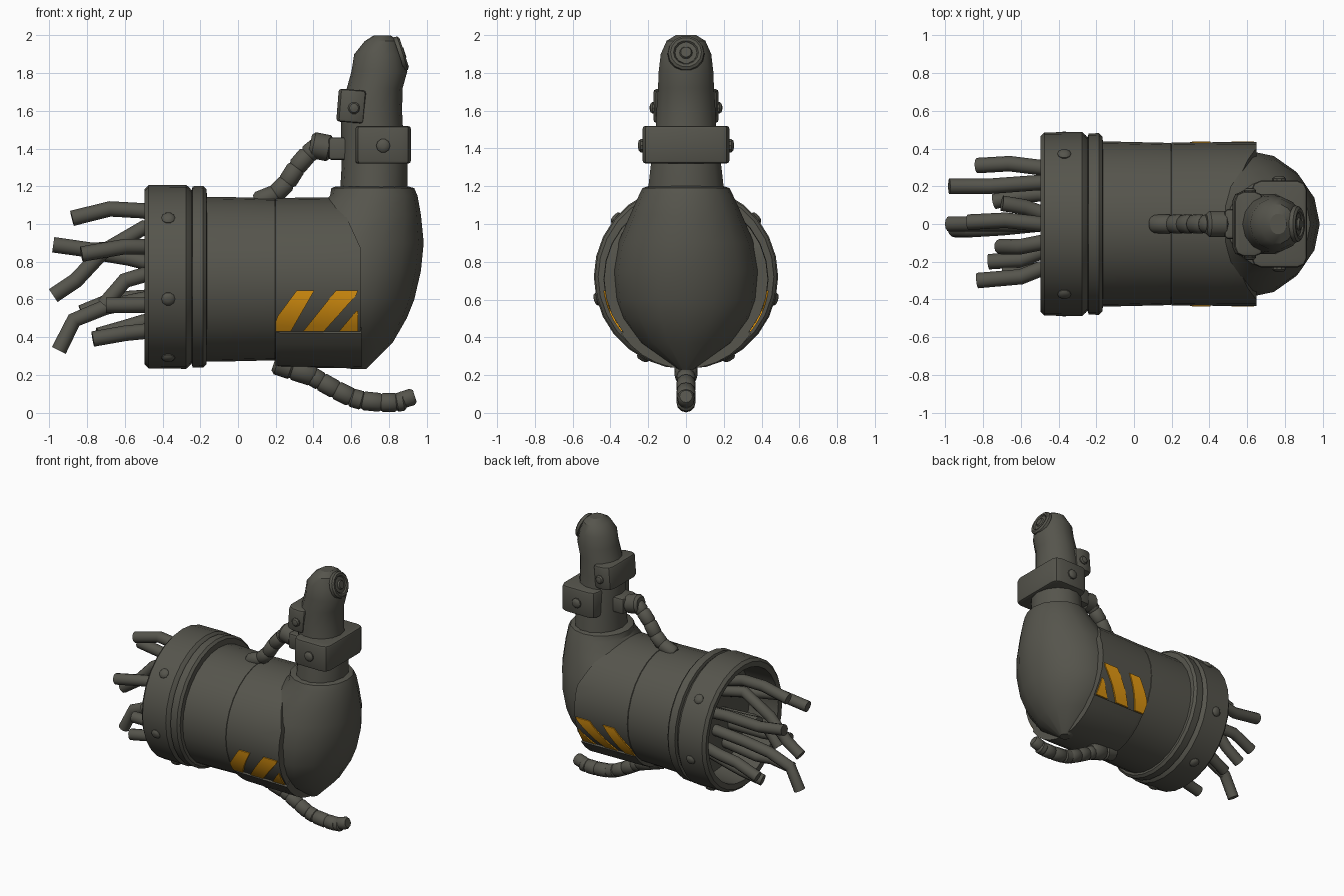
import bpy, bmesh, math
from mathutils import Vector, Matrix

if "Cube" in bpy.data.objects:
    bpy.data.objects.remove(bpy.data.objects["Cube"], do_unlink=True)

X = Vector((1, 0, 0))
AXIS_Z = 0.707          # height of the main barrel's axis
MID = Vector((0, 0, AXIS_Z))
COLLAR_MID = Vector((0, 0, 0.72))


def material(name, rgb):
    m = bpy.data.materials.new(name)
    m.use_nodes = True
    m.diffuse_color = (*rgb, 1)
    node = next(n for n in m.node_tree.nodes if n.type == 'BSDF_PRINCIPLED')
    node.inputs["Base Color"].default_value = (*rgb, 1)
    node.inputs["Roughness"].default_value = 0.7
    return m


METAL = material("dark olive metal", (0.092, 0.09, 0.073))
ORANGE = material("warning orange", (0.8, 0.33, 0.006))


def finish(name, bm, mat=METAL, angle=35):
    bmesh.ops.recalc_face_normals(bm, faces=bm.faces[:])
    me = bpy.data.meshes.new(name)
    bm.to_mesh(me)
    bm.free()
    me.materials.append(mat)
    me.shade_smooth()
    me.set_sharp_from_angle(angle=math.radians(angle))
    ob = bpy.data.objects.new(name, me)
    bpy.context.collection.objects.link(ob)
    return ob


def skin(bm, rings, closed=False):
    """Join rings of points with quads, capping or closing the ends."""
    loops = [[bm.verts.new(p) for p in r] for r in rings]
    pairs = list(zip(loops, loops[1:]))
    if closed:
        pairs.append((loops[-1], loops[0]))
    else:
        bm.faces.new(loops[0])
        bm.faces.new(loops[-1])
    for a, b in pairs:
        for i in range(len(a)):
            j = (i + 1) % len(a)
            bm.faces.new((a[i], a[j], b[j], b[i]))


def lathe(bm, profile, origin=MID, axis=X, sides=28, closed=False):
    """Spin (distance, radius) pairs about an axis."""
    rot = Vector(axis).to_track_quat('Z', 'Y')
    skin(bm, [[Vector(origin) + rot @ Vector((r * math.cos(t), r * math.sin(t), d))
               for t in (math.tau * i / sides for i in range(sides))]
              for d, r in profile], closed)


def loft(name, rings, sides=16, angle=30):
    """Stack horizontal ovals given as (z, centre x, half x, half y)."""
    bm = bmesh.new()
    skin(bm, [[(cx + rx * math.cos(t), ry * math.sin(t), z)
               for t in (math.tau * i / sides for i in range(sides))]
              for z, cx, rx, ry in rings])
    return finish(name, bm, angle=angle)


def block(name, center, size, tilt=0, corner=0.02):
    """Box with its upright corners cut by one amount and all edges eased."""
    bm = bmesh.new()
    bmesh.ops.create_cube(bm, size=1, matrix=Matrix.Diagonal((*size, 1)))
    upright = [e for e in bm.edges if abs(e.verts[0].co.z - e.verts[1].co.z) > 0.01]
    bmesh.ops.bevel(bm, geom=upright, offset=corner, segments=2, affect='EDGES', profile=0.5)
    rim = [e for e in bm.edges if abs(e.verts[0].co.z - e.verts[1].co.z) < 0.001]
    bmesh.ops.bevel(bm, geom=rim, offset=0.016, segments=2, affect='EDGES', profile=0.5)
    bm.transform(Matrix.Translation(center) @ Matrix.Rotation(tilt, 4, 'Y'))
    return finish(name, bm)


def bolt(bm, pos, axis, r=0.036):
    lathe(bm, [(-0.03, r), (0.006, r), (0.016, r * 0.75), (0.02, r * 0.3)], pos, axis, 10)


def hose(name, points, r):
    """Row of short sleeves with pinched joints."""
    bm = bmesh.new()
    for a, b in zip(points, points[1:]):
        a, b = Vector((a[0], 0, a[1])), Vector((b[0], 0, b[1]))
        n = (b - a).length
        lathe(bm, [(-0.008, r * 0.75), (0.1 * n, r), (0.9 * n, r), (n + 0.008, r * 0.75)],
              a, b - a, 12)
    return finish(name, bm, angle=40)


# Main barrel: rear shell, and front shell mitred against the elbow
bm = bmesh.new()
lathe(bm, [(-0.25, 0.437), (-0.1, 0.437), (0.195, 0.43), (0.2, 0.42)])
finish("rear_shell", bm)

bm = bmesh.new()
lathe(bm, [(0.19, 0.415), (0.2, 0.431), (0.45, 0.434), (0.65, 0.434)])
bmesh.ops.bisect_plane(bm, geom=bm.verts[:] + bm.edges[:] + bm.faces[:],
                       plane_co=(0.51, 0, 1.18), plane_no=(0.35, 0, 0.16), clear_outer=True)
bmesh.ops.holes_fill(bm, edges=[e for e in bm.edges if e.is_boundary])
finish("front_shell", bm)

# Open end collar and the narrow ring beside it
bm = bmesh.new()
lathe(bm, [(-0.24, 0.415), (-0.49, 0.425), (-0.495, 0.465), (-0.475, 0.486),
           (-0.275, 0.488), (-0.255, 0.47), (-0.24, 0.45)], COLLAR_MID, closed=True)
finish("collar", bm)
bm = bmesh.new()
lathe(bm, [(-0.25, 0.45), (-0.24, 0.48), (-0.185, 0.482), (-0.168, 0.465), (-0.163, 0.42)],
      COLLAR_MID)
finish("collar_ring", bm)

# Collar bolts, mirrored left and right
bm = bmesh.new()
for deg in (40, -14, -62):
    for side in (1, -1):
        d = Vector((0, side * math.cos(math.radians(deg)), math.sin(math.radians(deg))))
        bolt(bm, COLLAR_MID + d * 0.482 + X * -0.37, d)
finish("collar_bolts", bm)

# Raised plate wrapping the barrel's underside, thickest in the middle
bm = bmesh.new()
rows = []
for i in range(11):
    t = math.radians(-50 + 10 * i)
    swell = 0.025 * math.cos(1.8 * t)
    rows.append([MID + Vector((x, r * math.sin(t), -r * math.cos(t)))
                 for x, r in ((0.2, 0.4), (0.2, 0.438 + swell), (0.23, 0.443 + swell),
                              (0.655, 0.448 + swell), (0.655, 0.4))])
skin(bm, rows)
finish("belly_plate", bm)

# Slanted warning stripes, thin plates following the barrel on both sides;
# each is (left edge low, left edge high, right edge low, right edge high)
bm = bmesh.new()
LOW, HIGH, ROWS = 0.43, 0.648, 8
for side in (1, -1):
    for a0, a1, b0, b1 in ((0.15, 0.312, 0.28, 0.405), (0.345, 0.52, 0.455, 0.65),
                           (0.535, 0.72, 0.65, 0.8)):
        rows = []
        for i in range(ROWS + 1):
            f = i / ROWS
            z = LOW + (HIGH - LOW) * f
            a = max(0.2, a0 + (a1 - a0) * f)
            b = min(0.637, b0 + (b1 - b0) * f)
            if b - a < 0.005:
                break
            h = z - AXIS_Z
            rows.append([(x, side * math.sqrt(r * r - h * h), z)
                         for x, r in ((a, 0.432), (a, 0.441), (b, 0.441), (b, 0.432))])
        skin(bm, rows)
finish("warning_stripes", bm, ORANGE)

# Elbow and upper arm
loft("elbow", [(0.23, 0.64, 0.04, 0.04), (0.37, 0.58, 0.24, 0.25), (0.5, 0.58, 0.315, 0.345),
               (0.6, 0.585, 0.35, 0.38), (0.75, 0.6, 0.37, 0.39), (0.9, 0.62, 0.365, 0.36),
               (1.05, 0.68, 0.29, 0.295), (1.15, 0.72, 0.232, 0.25),
               (1.19, 0.715, 0.22, 0.23), (1.2, 0.71, 0.19, 0.2)])
loft("upper_arm", [(1.15, 0.72, 0.18, 0.21), (1.32, 0.725, 0.175, 0.19),
                   (1.5, 0.71, 0.165, 0.165), (1.6, 0.71, 0.16, 0.16), (1.72, 0.725, 0.148, 0.152),
                   (1.81, 0.75, 0.148, 0.148), (1.9, 0.748, 0.132, 0.137),
                   (1.97, 0.762, 0.09, 0.105), (2.0, 0.765, 0.045, 0.055)], sides=14)

# Socket on the arm's tip with a raised button inside
bm = bmesh.new()
tip = Vector((0.853, 0, 1.9))
out = Vector((0.92, 0, 0.3)).normalized()
lathe(bm, [(0, 0.05), (0, 0.098), (0.02, 0.095), (0.03, 0.082), (0.028, 0.066), (0.012, 0.055)],
      tip, out, 14, closed=True)
lathe(bm, [(0, 0.06), (0.02, 0.058), (0.022, 0.034), (0.034, 0.028)], tip, out, 14)
finish("arm_socket", bm)

# Clamps around the arm with side bolts
block("arm_band", (0.77, 0, 1.42), (0.295, 0.46, 0.2), corner=0.05)
block("arm_clamp", (0.605, 0, 1.625), (0.155, 0.345, 0.175), tilt=0.08, corner=0.05)
block("hose_bracket", (0.57, 0, 1.4), (0.18, 0.16, 0.12))
bm = bmesh.new()
for side in (1, -1):
    bolt(bm, (0.77, side * 0.234, 1.415), (0, side, 0), 0.037)
    bolt(bm, (0.615, side * 0.172, 1.615), (0, side, 0), 0.032)
finish("arm_bolts", bm)

# Jointed hoses above and below the barrel
hose("upper_hose", [(0.1, 1.12), (0.2, 1.16), (0.26, 1.22), (0.31, 1.3), (0.37, 1.37), (0.42, 1.41)], 0.05)
hose("upper_hose_end", [(0.39, 1.42), (0.49, 1.4)], 0.07)
hose("lower_hose", [(0.38, 0.2), (0.44, 0.165), (0.52, 0.12), (0.6, 0.08), (0.66, 0.063),
                    (0.76, 0.053), (0.84, 0.053), (0.88, 0.06)], 0.05)
hose("lower_hose_tip", [(0.86, 0.063), (0.93, 0.085)], 0.045)
hose("lower_hose_base", [(0.2, 0.265), (0.29, 0.235), (0.4, 0.2)], 0.062)

# Loose wires: each runs from the collar floor through bends given as (x, y, z)
wires = [
    [(-0.5, 0.0, 1.07), (-0.68, 0.02, 1.08), (-0.88, 0.01, 1.03)],
    [(-0.5, 0.22, 0.88), (-0.77, 0.2, 0.86), (-0.98, 0.2, 0.89)],
    [(-0.5, 0.0, 0.98), (-0.72, 0.0, 0.85), (-0.86, 0.0, 0.7), (-0.98, 0.0, 0.62)],
    [(-0.5, 0.0, 0.6), (-0.7, -0.02, 0.56), (-0.87, -0.03, 0.49), (-0.95, -0.03, 0.33)],
    [(-0.5, -0.24, 0.88), (-0.6, -0.28, 0.88), (-0.83, -0.3, 0.84)],
    [(-0.5, -0.15, 0.43), (-0.6, -0.19, 0.42), (-0.77, -0.2, 0.39)],
    [(-0.5, -0.24, 0.57), (-0.6, -0.27, 0.57), (-0.7, -0.27, 0.57)],
    [(-0.5, -0.1, 0.73), (-0.6, -0.12, 0.7), (-0.71, -0.12, 0.57)],
    [(-0.5, 0.3, 0.61), (-0.66, 0.32, 0.6), (-0.83, 0.31, 0.53)],
    [(-0.5, 0.16, 0.48), (-0.6, 0.15, 0.45), (-0.74, 0.12, 0.41)],
    [(-0.5, 0.06, 0.8), (-0.58, 0.09, 0.82), (-0.7, 0.11, 0.84)],
]
for path in wires:
    first = Vector(path[0])
    start = MID + (first - MID) * 0.8
    start.x = -0.24
    pts = [start, *path]
    cu = bpy.data.curves.new("wire_path", 'CURVE')
    cu.dimensions = '3D'
    cu.bevel_depth = 0.041
    cu.bevel_resolution = 4
    cu.use_fill_caps = True
    sp = cu.splines.new('POLY')
    sp.points.add(len(pts) - 1)
    for p, co in zip(sp.points, pts):
        p.co = (*co, 1)
    temp = bpy.data.objects.new("wire_path", cu)
    bpy.context.collection.objects.link(temp)
    bpy.context.view_layer.update()
    me = bpy.data.meshes.new_from_object(temp)
    bpy.data.objects.remove(temp, do_unlink=True)
    bm = bmesh.new()
    bm.from_mesh(me)
    bpy.data.meshes.remove(me)
    finish("loose_wire", bm)
